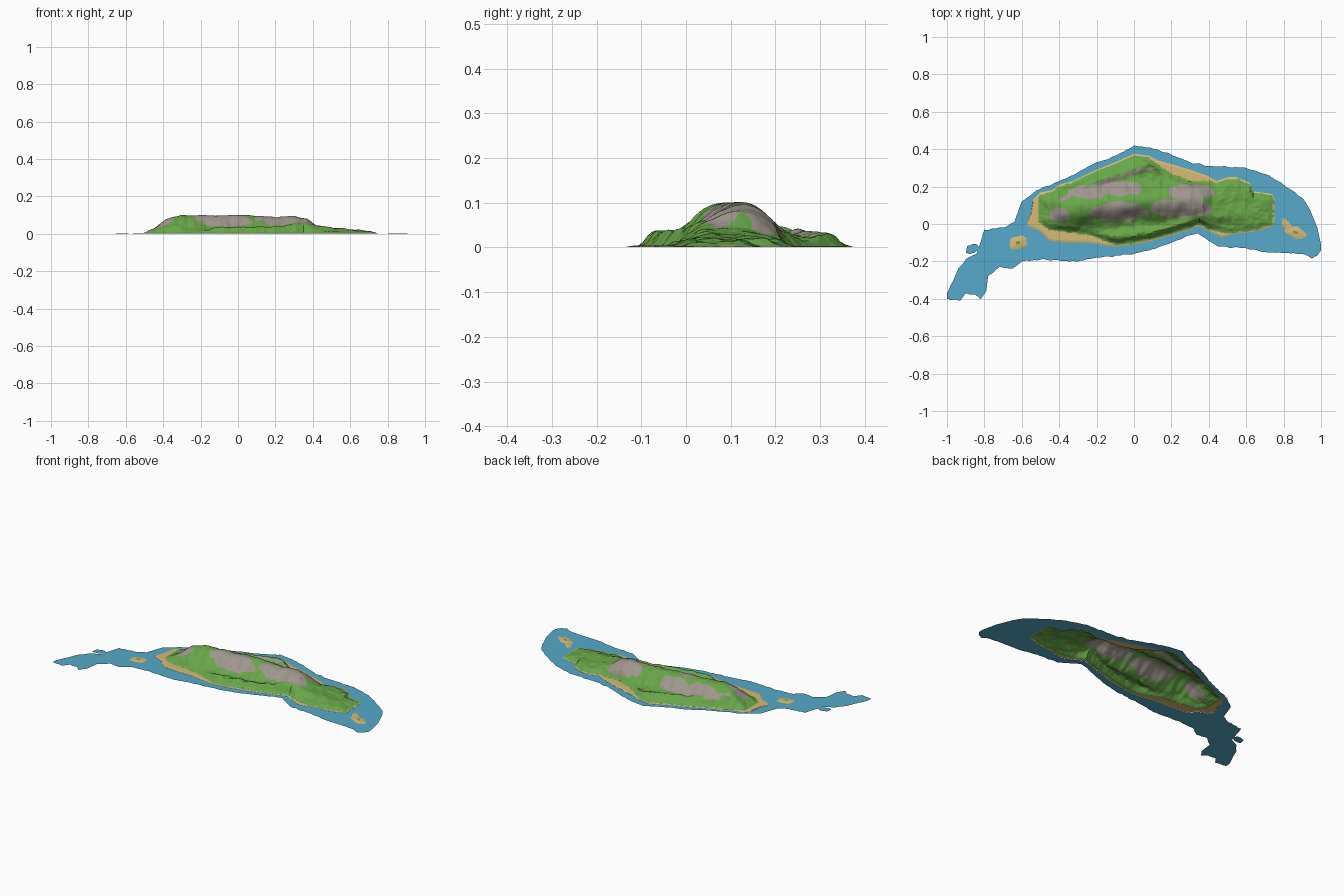
import bpy, math
from mathutils import Vector, noise

if "Cube" in bpy.data.objects:
    bpy.data.objects.remove(bpy.data.objects["Cube"])


def material(name, srgb):
    m = bpy.data.materials.new(name)
    m.diffuse_color = [((c / 255 + 0.055) / 1.055) ** 2.4 for c in srgb] + [1]
    m.use_nodes = True
    m.node_tree.nodes["Principled BSDF"].inputs["Base Color"].default_value = m.diffuse_color
    return m


WATER = material("shallow water blue", (86, 170, 203))
SAND = material("beach sand", (217, 186, 116))
GRASS = material("jungle green", (104, 166, 72))
ROCK = material("bare rock grey", (160, 150, 142))


def curve(*pts):
    """Piecewise linear function through the given points."""
    def f(x):
        if x <= pts[0][0]:
            return pts[0][1]
        for (x0, y0), (x1, y1) in zip(pts, pts[1:]):
            if x <= x1:
                return y0 + (y1 - y0) * (x - x0) / (x1 - x0)
        return pts[-1][1]
    return f


def rough(x, y, freq, seed=0.0):
    return noise.noise(Vector((x * freq, y * freq, seed)))


def smooth(t):
    t = min(max(t, 0), 1)
    return t * t * (3 - 2 * t)


def make(name, verts, faces, mats, rule=None):
    me = bpy.data.meshes.new(name)
    me.from_pydata(verts, [], faces)
    for m in mats:
        me.materials.append(m)
    if rule:
        for p in me.polygons:
            p.material_index = rule(p)
    ob = bpy.data.objects.new(name, me)
    bpy.context.collection.objects.link(ob)
    return ob


def strip(xs, low, high, rows, height):
    """Grid of columns, each running from low(x) to high(x)."""
    verts, faces = [], []
    for i, x in enumerate(xs):
        for j in range(rows + 1):
            y = low(x) + (high(x) - low(x)) * j / rows
            verts.append((x, y, height(x, y)))
            if i and j:
                a = i * (rows + 1) + j
                b = a - rows - 1
                faces.append((b - 1, a - 1, a, b))
    return verts, faces


# Outer edge of the shallow water, north and south
sea_n = curve((-1, -.37), (-.97, -.31), (-.94, -.24), (-.9, -.19), (-.84, -.155), (-.82, -.1),
              (-.8, -.03), (-.7, -.02), (-.64, .01), (-.6, .12), (-.52, .18), (-.42, .22),
              (-.35, .25), (-.2, .33), (-.13, .35), (-.05, .39), (0, .42), (.12, .4), (.2, .37),
              (.3, .33), (.4, .31), (.6, .3), (.72, .26), (.8, .21), (.9, .14), (.94, .08),
              (.98, -.02), (1, -.11))
sea_s = curve((-1, -.4), (-.93, -.41), (-.9, -.37), (-.85, -.38), (-.82, -.4), (-.79, -.36),
              (-.78, -.28), (-.72, -.23), (-.65, -.24), (-.6, -.2), (-.5, -.19), (-.3, -.2),
              (-.2, -.18), (0, -.16), (.1, -.135), (.2, -.1), (.3, -.06), (.34, -.05),
              (.4, -.09), (.45, -.12), (.6, -.13), (.7, -.15), (.9, -.16), (.95, -.18),
              (.98, -.17), (1, -.14))
# Shoreline of the main island
land_n = curve((-.57, .01), (-.55, .06), (-.54, .13), (-.5, .17), (-.44, .18), (-.4, .21),
               (-.33, .23), (-.2, .29), (-.1, .33), (0, .375), (.08, .365), (.13, .34),
               (.2, .32), (.3, .29), (.4, .255), (.44, .23), (.5, .25), (.55, .25),
               (.62, .22), (.64, .175), (.74, .16), (.75, .14))
land_s = curve((-.57, -.01), (-.5, -.04), (-.45, -.09), (-.35, -.1), (-.25, -.1), (-.1, -.122),
               (0, -.11), (.1, -.09), (.2, -.06), (.3, -.03), (.35, -.01), (.4, -.04),
               (.47, -.07), (.55, -.05), (.65, -.04), (.74, -.015), (.75, 0))
# Beach width on each shore
beach_n = curve((-.55, .02), (-.45, .008), (.05, .006), (.12, .02), (.2, .05), (.3, .06),
                (.37, .035), (.44, .01), (.75, .008))
beach_s = curve((-.55, .03), (-.5, .045), (-.45, .055), (-.35, .055), (-.2, .035), (-.1, .008),
                (.4, .008), (.46, .025), (.52, .008), (.75, .008))
# Main ridge and the two lower side ridges: crest position and crest height
main_y = curve((-.45, .07), (-.2, .1), (0, .12), (.3, .125), (.42, .11))
main_h = curve((-.48, 0), (-.44, .025), (-.39, .068), (-.34, .088), (-.29, .096), (-.1, .094),
               (0, .097), (.1, .09), (.2, .085), (.3, .091), (.37, .075), (.42, .035),
               (.5, .018), (.6, .007), (.72, 0))
south_y = curve((-.2, -.07), (0, -.058), (.2, -.02), (.35, .03), (.6, .05))
south_h = curve((-.25, 0), (-.12, .018), (0, .024), (.25, .024), (.4, .018), (.6, .008), (.72, 0))
north_y = curve((-.42, .13), (-.3, .19), (-.1, .26), (.05, .31), (.15, .31))
north_h = curve((-.45, 0), (-.38, .018), (0, .024), (.1, .018), (.18, 0))


def shore_distance(x, y):
    return min(y - land_s(x) - beach_s(x), land_n(x) - beach_n(x) - y,
               x + .51, .745 - x) + .006 * rough(x, y, 40, 3)


def terrain(x, y):
    gully = rough(x, y * .4, 28, 1)
    d = y - main_y(x) + .01 * rough(x, y, 14, 2)
    main = main_h(x) * math.exp(-(abs(d) / (.088 + .012 * gully)) ** 2.3)
    low = .009 + .006 * rough(x, y, 22, 5) + .003 * rough(x, y, 55, 6)
    for crest_y, crest_h in ((south_y, south_h), (north_y, north_h)):
        d = y - crest_y(x) + .008 * rough(x, y, 16, 7)
        low += crest_h(x) * math.exp(-(d / .03) ** 2)
    h = main * (1 + .06 * gully) + low * (1 - min(main / .1, 1))
    edge = min(y - land_s(x), land_n(x) - y, x + .57, .75 - x)
    return .0025 * smooth(edge / .01) + .001 + h * smooth(shore_distance(x, y) / .035)


# Rock patches on the slopes: centre x, centre y, radius x, radius y
PATCHES = ((-.4, .05, .055, .04), (-.08, .065, .15, .05), (.25, .085, .17, .05),
           (-.08, .19, .12, .04), (-.25, .17, .1, .035), (.3, .17, .12, .05))


def land_colour(p):
    x, y, z = p.center
    if shore_distance(x, y) < 0:
        return 0
    wob = .45 * rough(x, y, 20, 9)
    for cx, cy, rx, ry in PATCHES:
        if ((x - cx) / rx) ** 2 + ((y - cy) / ry) ** 2 < 1 + wob and z > .025:
            return 2
    if -.4 < x < .1 and abs(y - north_y(x) + .016) < .011 + .012 * wob:
        return 2
    return 1


# Main island: open terrain shell
cols = [i / 100 for i in range(-57, 76)]
make("island_terrain", *strip(cols, land_s, land_n, 56, terrain), (SAND, GRASS, ROCK), land_colour)


# Shallow water: flat sheets around the island, open beneath it
def wavy(edge, seed):
    return lambda x: edge(x) + .007 * rough(x, seed, 30) * smooth((1 - abs(x)) / .03)


def flat(x, y):
    return 0.0


outer_n, outer_s = wavy(sea_n, .3), wavy(sea_s, .7)
for name, xs, lo, hi in (
        ("water_west", [i / 100 for i in range(-100, -56)], outer_s, outer_n),
        ("water_south", cols, outer_s, land_s),
        ("water_north", cols, land_n, outer_n),
        ("water_east", [i / 100 for i in range(75, 101)], outer_s, outer_n)):
    make(name, *strip(xs, lo, hi, 3, flat), (WATER,))


# Low domes: sandbars with optional grass middle, and a stray patch of water
def blob(name, cx, cy, rx, ry, turn, height, mats, base=.001, n=26, rings=4):
    verts, faces = [(cx, cy, base + height)], []
    for r in range(1, rings + 1):
        for k in range(n):
            a = math.tau * k / n
            w = r / rings * (1 + .35 * rough(math.cos(a) + cx * 9, math.sin(a), 1.8, 4))
            u, v = rx * w * math.cos(a), ry * w * math.sin(a)
            verts.append((cx + u * math.cos(turn) - v * math.sin(turn),
                          cy + u * math.sin(turn) + v * math.cos(turn),
                          base + height * (1 - (r / rings) ** 2)))
            o, q = 1 + (r - 1) * n, (k + 1) % n
            if r == 1:
                faces.append((0, o + k, o + q))
            else:
                faces.append((o - n + k, o + k, o + q, o - n + q))
    make(name, verts, faces, mats, lambda p: len(mats) - 1 if p.index < n else 0)


blob("west_sandbar", -.62, -.1, .052, .03, .3, .004, (SAND, GRASS))
blob("east_sandbar_upper", .815, -.005, .04, .02, -1.0, .003, (SAND,))
blob("east_sandbar_lower", .865, -.045, .058, .03, -.35, .004, (SAND, GRASS))
blob("west_water_patch", -.865, -.135, .033, .024, .3, 0, (WATER,), base=0)
